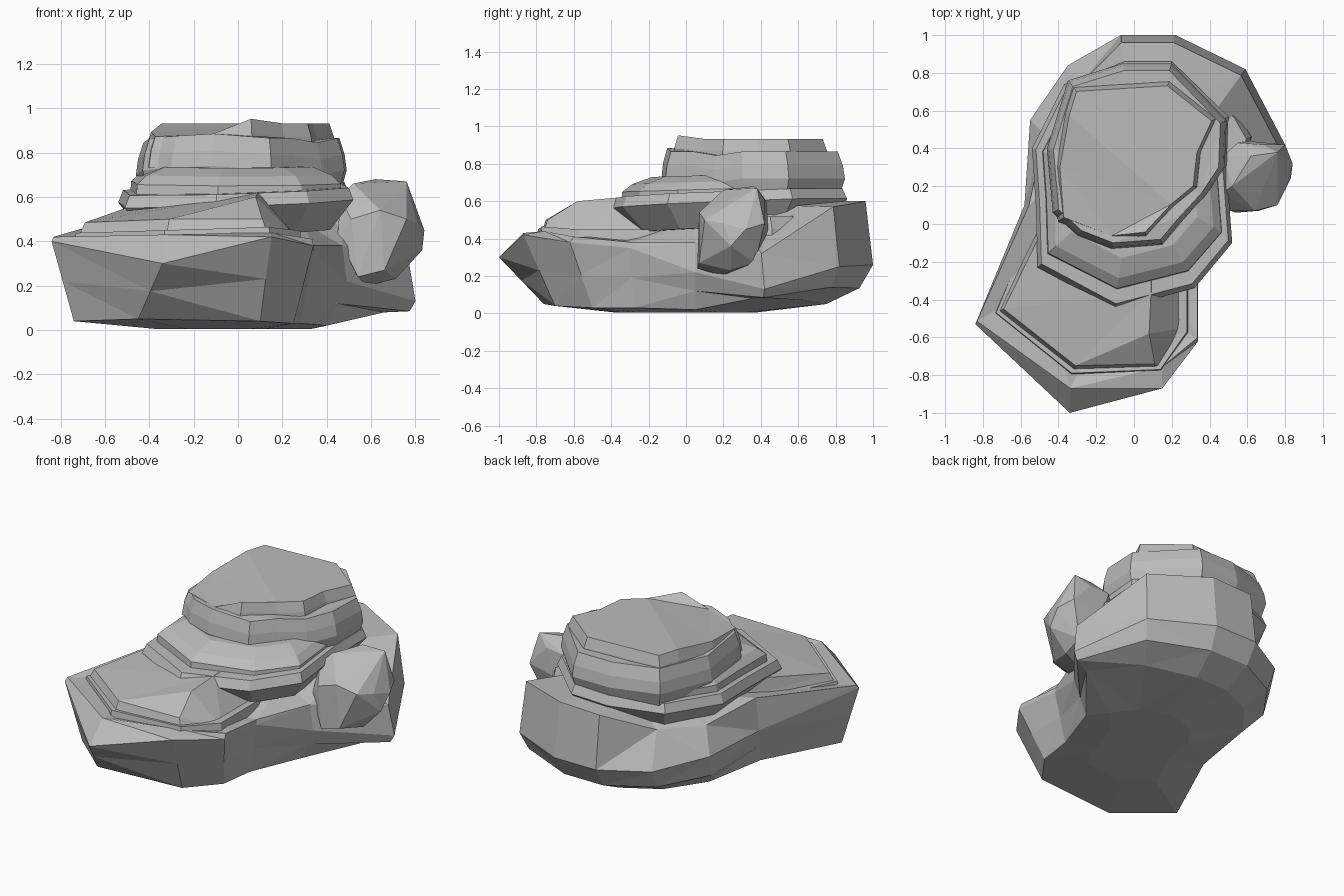
import bpy
import bmesh
from mathutils import Vector

cube = bpy.data.objects.get("Cube")
if cube:
    bpy.data.objects.remove(cube, do_unlink=True)

GREY = (0.5, 0.5, 0.5)
stone = bpy.data.materials.new("stone_grey")
stone.use_nodes = True
stone.diffuse_color = (*GREY, 1)
stone.node_tree.nodes["Principled BSDF"].inputs["Base Color"].default_value = (*GREY, 1)


def finish(name, bm):
    """Turn a bmesh into a named stone object."""
    bmesh.ops.recalc_face_normals(bm, faces=bm.faces)
    mesh = bpy.data.meshes.new(name)
    bm.to_mesh(mesh)
    bm.free()
    mesh.materials.append(stone)
    obj = bpy.data.objects.new(name, mesh)
    bpy.context.collection.objects.link(obj)


def loft(name, rings):
    """Bridge matching rings of points and close both ends."""
    bm = bmesh.new()
    rows = [[bm.verts.new(p) for p in ring] for ring in rings]
    for low, high in zip(rows, rows[1:]):
        for i in range(len(low)):
            j = (i + 1) % len(low)
            bm.faces.new((low[i], low[j], high[j], high[i]))
    bm.faces.new(rows[0][::-1])
    bm.faces.new(rows[-1])
    bmesh.ops.triangulate(bm, faces=bm.faces[:])
    finish(name, bm)


def slab(name, outline, levels, tilt=(0, 0)):
    """Stack scaled copies of an outline at (height, scale), leaning by tilt."""
    points = [Vector(p).to_3d() for p in outline]
    centre = sum(points, Vector()) / len(points)
    rings = []
    for height, scale in levels:
        ring = []
        for p in points:
            q = centre + (p - centre) * scale
            ring.append((q.x, q.y, height + p.z + q.x * tilt[0] + q.y * tilt[1]))
        rings.append(ring)
    loft(name, rings)


def boulder(name, points):
    """Wrap a faceted stone around a handful of points."""
    bm = bmesh.new()
    for p in points:
        bm.verts.new(p)
    hull = bmesh.ops.convex_hull(bm, input=bm.verts[:])
    spare = [v for v in hull["geom_interior"] if isinstance(v, bmesh.types.BMVert)]
    bmesh.ops.delete(bm, geom=spare, context="VERTS")
    finish(name, bm)


# Broad base: x, y, height of the widest edge, height of the upper edge
base = [(-.84, -.53, .40, .42), (-.34, -1, .30, .43), (.15, -.87, .42, .44),
        (.34, -.62, .38, .41), (.34, -.3, .35, .38), (.49, .05, .22, .38),
        (.80, .42, .13, .32), (.59, .82, .25, .57), (.22, 1, .26, .6),
        (-.07, 1, .26, .59), (-.35, .84, .26, .47), (-.55, .55, .3, .45),
        (-.58, .1, .3, .5)]
foot = [(-.74, -.5, .04), (-.45, -.76, .05), (.1, -.7, .04), (.25, -.5, .03),
        (.28, -.28, .03), (.4, .05, .02), (.66, .36, .08), (.46, .64, .07),
        (.16, .75, .05), (-.06, .75, .05), (-.29, .64, .06), (-.46, .42, .07),
        (-.52, 0, .06)]
underside = [(x * .5, y * .5, .005) for x, y, z in foot]
widest = [(x, y, a) for x, y, a, b in base]
# the rear belly swells outwards, the front undercut stays straight
belly = [Vector(f).lerp(Vector(w), .5) for f, w in zip(foot, widest)]
for p in belly:
    if p.y > .3:
        p.x, p.y, p.z = p.x * 1.06, p.y * 1.06, p.z - .02
shoulder = []
for x, y, a, b in base:
    if y < 0:
        shoulder.append((x * .99, y * (.87 if y < -.8 else .97), b))
    else:
        inset = .86 if x < -.3 and y > .5 else .96
        shoulder.append((x * inset, y * inset, b))
crown = [(x * .6, y * .6, .48 + .12 * y) for x, y, a, b in base]
loft("base_rock", [underside, foot, belly, widest, shoulder, crown])

# Stepped shelves on the low front end, rising to a ridge on the left
slab("front_shelf", [(-.73, -.47), (-.33, -.79), (.14, -.77), (.28, -.57, -.02),
                     (.28, -.2, -.02), (.2, .2), (-.45, .2)],
     [(.40, 1.02), (.46, 1)], (.03, 0))
ridge_foot = [(-.71, -.46, .44), (-.32, -.77, .44), (.13, -.76, .44), (.27, -.55, .41),
              (.26, -.3, .42), (.2, .1, .45), (-.45, .1, .46)]
ridge_top = [(-.69, -.45, .485), (-.31, -.75, .5), (.11, -.74, .5), (.08, -.58, .6),
             (.09, -.36, .62), (.1, .1, .63), (-.42, .1, .58)]
loft("front_ridge", [ridge_foot, ridge_top])

# Overhanging middle shelves
middle = [(-.51, -.23), (-.1, -.45), (.32, -.34), (.52, -.1), (.49, .3), (.5, .57),
          (.2, .86), (-.05, .86), (-.37, .74), (-.54, .4), (-.52, .1)]
slab("overhang", middle, [(.44, .8), (.575, 1), (.63, .96)], (.03, .04))
slab("middle_shelf", [(x * .9, y * .86 + .04) for x, y in middle],
     [(.6, 1), (.66, .99), (.7, .9), (.735, .72)], (.0, .03))
slab("side_ledge", [(.3, .1), (.5, .15), (.62, .46), (.54, .6), (.3, .65)],
     [(.3, 1.1), (.45, 1), (.52, .85)])

# Tall upper block with its notched, uneven cap
upper = [(-.43, .06), (-.3, -.06, .01), (-.12, -.13, .02), (.15, -.11), (.26, .02),
         (.38, .15, -.02), (.48, .3), (.49, .55), (.2, .85), (-.06, .85),
         (-.35, .76), (-.46, .4, -.02)]
slab("upper_block", upper, [(.62, .94), (.72, 1), (.79, .98), (.865, .93)])
slab("cap", [(-.38, .03, -.06), (-.12, -.07, -.05), (.06, -.05, .02), (.2, .1), (.32, .2),
             (.34, .38), (.42, .55), (.18, .74), (-.31, .71), (-.35, .58), (-.4, .3, -.04)],
     [(.79, 1.06), (.87, 1.03), (.932, .98)])

# Loose boulder resting against the side
boulder("boulder", [(.46, .16, .60), (.52, .2, .66), (.62, .36, .68), (.76, .38, .67),
                    (.68, .42, .61), (.80, .42, .48), (.60, .44, .45), (.84, .32, .45),
                    (.83, .24, .36), (.76, .1, .5), (.64, .07, .54), (.51, .07, .5),
                    (.45, .1, .42), (.54, .06, .24), (.66, .07, .27), (.58, .2, .2),
                    (.71, .24, .23), (.72, .37, .27), (.5, .36, .3), (.47, .36, .58),
                    (.55, .43, .6), (.81, .2, .48)])
